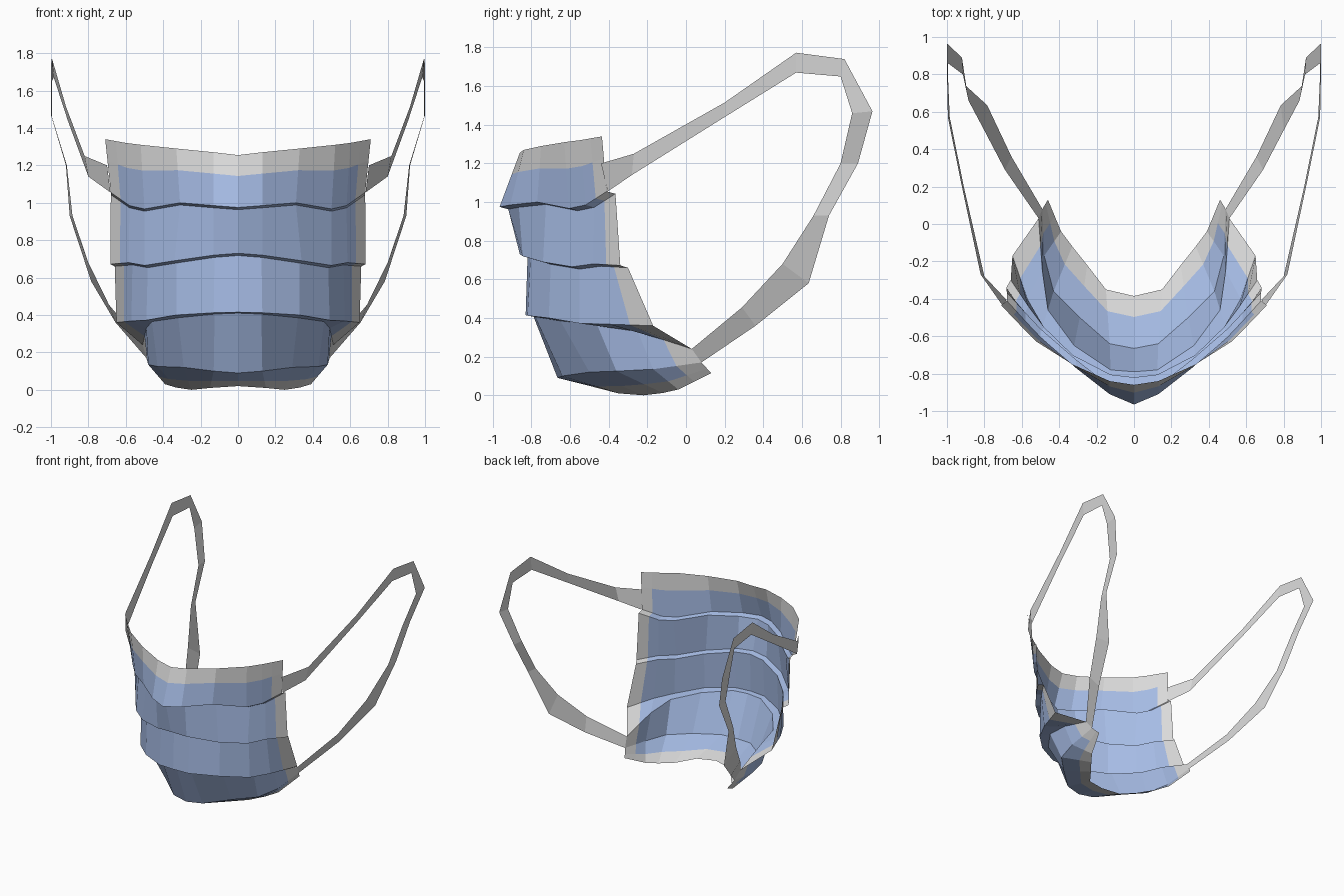
import bpy
from mathutils import Vector

if "Cube" in bpy.data.objects:
    bpy.data.objects.remove(bpy.data.objects["Cube"])


def material(name, rgb):
    m = bpy.data.materials.new(name)
    m.diffuse_color = (*rgb, 1)
    m.use_nodes = True
    m.node_tree.nodes["Principled BSDF"].inputs["Base Color"].default_value = m.diffuse_color
    return m


GREY = material("light grey cloth", (0.70, 0.70, 0.70))
BLUE = material("pale blue cloth", (0.38, 0.50, 0.78))


def mirrored_sheet(name, rows, mats, pick):
    """Quad sheet through rows of points (right half), mirrored across x = 0."""
    n = len(rows[0])
    verts = [p for row in rows for p in row]
    faces, slots = [], []
    for r in range(len(rows) - 1):
        for c in range(n - 1):
            a = r * n + c
            faces.append((a, a + n, a + n + 1, a + 1))
            slots.append(pick(r, c))
    me = bpy.data.meshes.new(name)
    me.from_pydata(verts, [], faces)
    for m in mats:
        me.materials.append(m)
    for poly, s in zip(me.polygons, slots):
        poly.material_index = s
    ob = bpy.data.objects.new(name, me)
    bpy.context.collection.objects.link(ob)
    mod = ob.modifiers.new("Mirror", "MIRROR")
    mod.use_mirror_merge = True
    mod.merge_threshold = 0.0005
    return ob


def pleat(row, sx, dy, dz):
    """Step back under the lip of a pleat."""
    return [(x * sx, y + dy, z + dz) for x, y, z in row]


def between(row_a, row_b, t):
    return [Vector(a).lerp(Vector(b), t) for a, b in zip(row_a, row_b)]


# Pleated cover: horizontal lines from centre to side edge
top_edge = [(0, -.86, 1.255), (.13, -.84, 1.27), (.33, -.75, 1.29),
            (.52, -.63, 1.31), (.60, -.55, 1.32), (.71, -.435, 1.34)]
lip_1 = [(0, -.965, .975), (.13, -.91, .985), (.31, -.77, 1.0),
         (.50, -.605, .967), (.58, -.52, .985), (.68, -.41, 1.055)]
lip_2 = [(0, -.86, .73), (.13, -.845, .72), (.34, -.74, .69),
         (.50, -.59, .665), (.585, -.48, .68), (.683, -.34, .672)]
lip_3 = [(0, -.83, .415), (.13, -.82, .412), (.33, -.71, .40),
         (.49, -.55, .372), (.57, -.40, .368), (.65, -.17, .36)]
chin_top = [(0, -.79, .41), (.125, -.78, .405), (.32, -.65, .385),
            (.46, -.46, .365), (.49, -.25, .33), (.51, .03, .24)]
chin_fold = [(0, -.665, .09), (.13, -.64, .10), (.29, -.50, .12),
             (.43, -.36, .125), (.48, -.17, .135), (.49, .08, .17)]
bottom_edge = [(0, -.385, .02), (.15, -.35, .01), (.25, -.22, 0),
               (.33, -.12, .012), (.39, -.04, .03), (.46, .13, .115)]

rows = [top_edge, between(top_edge, lip_1, .4),
        lip_1, pleat(lip_1, 1.0, .045, -.012),
        lip_2, pleat(lip_2, .965, .04, -.012),
        lip_3, chin_top, chin_fold,
        between(chin_fold, bottom_edge, .6), bottom_edge]
# extra column marks the grey side border
rows = [[*row[:5], Vector(row[4]).lerp(Vector(row[5]), .48), row[5]] for row in rows]
last = len(rows) - 2
mirrored_sheet("pleated_cover", rows, [GREY, BLUE],
               lambda r, c: int(0 < r < last and c < 5))

# Ear loops: flat ribbon given by its outer and inner edge
outer = [(.70, -.44, 1.20), (.82, -.27, 1.25), (.92, .20, 1.515), (.995, .57, 1.773),
         (1, .82, 1.74), (1, .965, 1.47), (.92, .89, 1.20), (.90, .74, .93),
         (.785, .635, .58), (.655, .36, .36), (.49, .08, .17)]
inner = [(.682, -.405, 1.055), (.80, -.28, 1.14), (.91, .20, 1.44), (.985, .57, 1.67),
         (.995, .80, 1.65), (.995, .86, 1.46), (.915, .80, 1.20), (.885, .66, .93),
         (.80, .50, .68), (.69, .29, .455), (.51, .03, .24)]
mirrored_sheet("ear_loops", [outer, inner], [GREY], lambda r, c: 0)
